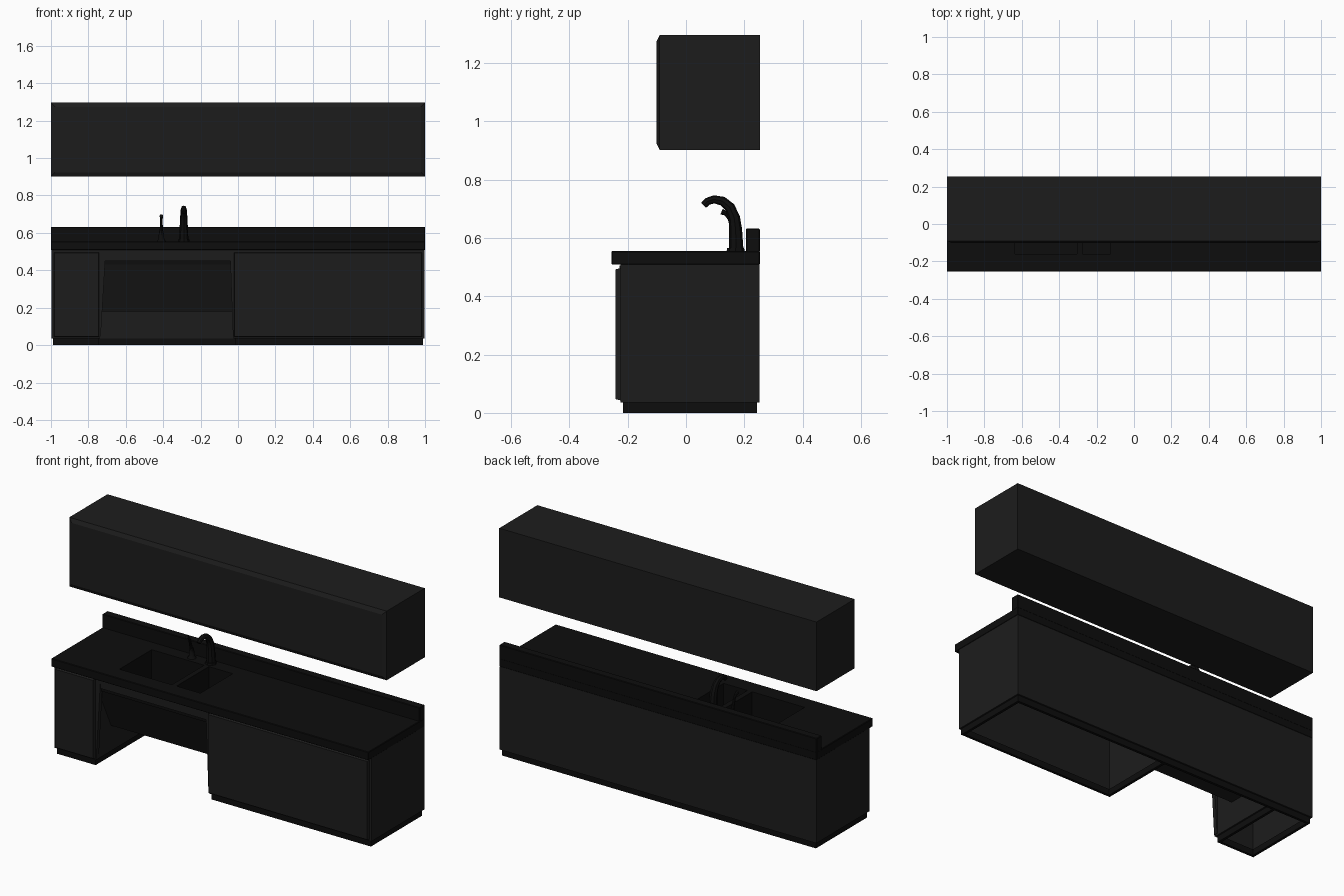
import bpy, bmesh, math
from mathutils import Vector

if "Cube" in bpy.data.objects:
    bpy.data.objects.remove(bpy.data.objects["Cube"])


def material(name, v):
    m = bpy.data.materials.new(name)
    m.diffuse_color = (v, v, v, 1)
    m.use_nodes = True
    m.node_tree.nodes["Principled BSDF"].inputs["Base Color"].default_value = m.diffuse_color
    return m


PANEL = material("dark_panel", 0.012)
BLACK = material("black_stone", 0.004)


def add(name, bm, mat):
    bmesh.ops.recalc_face_normals(bm, faces=bm.faces)
    me = bpy.data.meshes.new(name)
    bm.to_mesh(me)
    bm.free()
    ob = bpy.data.objects.new(name, me)
    bpy.context.collection.objects.link(ob)
    me.materials.append(mat)
    return ob


def box_bm(x, y, z):
    bm = bmesh.new()
    bmesh.ops.create_cube(bm, size=1)
    for v in bm.verts:
        v.co = [a[0] + (c + 0.5) * (a[1] - a[0]) for a, c in zip((x, y, z), v.co)]
    return bm


def box(name, x, y, z, mat=PANEL, bevel=0.0):
    bm = box_bm(x, y, z)
    if bevel:
        bmesh.ops.bevel(bm, geom=bm.edges[:], offset=bevel, segments=1, affect='EDGES')
    return add(name, bm, mat)


def front_door(name, x, z, y_back, y_front, slope):
    # slab whose front edges slope inward
    bm = box_bm(x, (y_front, y_back), z)
    for v in bm.verts:
        if v.co.y < y_front + 1e-4:
            v.co.x += slope if v.co.x < sum(x) / 2 else -slope
            v.co.z += slope if v.co.z < sum(z) / 2 else -slope
    return add(name, bm, PANEL)


def prism(name, pts, axis, lo, hi, mat=PANEL):
    # extrude a 2D profile along x (points y,z) or along y (points x,z)
    bm = bmesh.new()
    make = (lambda a, p, q: (a, p, q)) if axis == 'x' else (lambda a, p, q: (p, a, q))
    f = bm.faces.new([bm.verts.new(make(lo, *p)) for p in pts])
    g = bmesh.ops.extrude_face_region(bm, geom=[f])
    d = Vector((hi - lo, 0, 0)) if axis == 'x' else Vector((0, hi - lo, 0))
    bmesh.ops.translate(bm, vec=d, verts=[v for v in g['geom'] if isinstance(v, bmesh.types.BMVert)])
    return add(name, bm, mat)


def tube(name, pts, radii, mat=BLACK):
    cu = bpy.data.curves.new(name, 'CURVE')
    cu.dimensions = '3D'
    cu.bevel_depth = 1
    cu.bevel_resolution = 2
    cu.use_fill_caps = True
    sp = cu.splines.new('POLY')
    sp.points.add(len(pts) - 1)
    for p, co, r in zip(sp.points, pts, radii):
        p.co = (*co, 1)
        p.radius = r
    ob = bpy.data.objects.new(name, cu)
    bpy.context.collection.objects.link(ob)
    cu.materials.append(mat)
    bpy.ops.object.select_all(action='DESELECT')
    ob.select_set(True)
    bpy.context.view_layer.objects.active = ob
    bpy.ops.object.convert(target='MESH')
    bpy.ops.object.shade_smooth_by_angle(angle=math.radians(40))


# wall cabinet with sloped door front
box("wall_cabinet", (-1, 1), (-0.09, 0.253), (0.902, 1.296))
front_door("wall_cabinet_door", (-1, 1), (0.902, 1.296), -0.09, -0.101, 0.022)

# base cabinets: hollow, open underneath, knee space between them
T, K = 0.015, 0.035
for side, x0, x1 in (("left", -0.998, -0.737), ("right", -0.025, 0.998)):
    for level, z, d, y0 in (("body", (K, 0.509), 0, -0.225), ("toe_kick", (0, K), 0.009, -0.216)):
        mat = PANEL if level == "body" else BLACK
        a, b = x0 + d, x1 - d
        box(f"{side}_{level}_front", (a, b), (y0, y0 + T), z, mat)
        box(f"{side}_{level}_outer_side", (a, a + T), (y0, 0.25 - d), z, mat)
        box(f"{side}_{level}_inner_side", (b - T, b), (y0, 0.25 - d), z, mat)
box("back_panel", (-0.998, 0.998), (0.235, 0.252), (K, 0.509))
box("back_toe_kick", (-0.989, 0.989), (0.228, 0.243), (0, K), BLACK)
front_door("left_door", (-0.985, -0.742), (0.043, 0.496), -0.225, -0.241, 0.004)
front_door("right_door", (-0.022, 0.985), (0.043, 0.496), -0.225, -0.241, 0.004)

# knee space: apron, sloped pan cover and tapered side fillers
box("apron", (-0.737, -0.025), (-0.225, -0.205), (0.45, 0.509))
box("apron_lip", (-0.715, -0.04), (-0.215, -0.195), (0.43, 0.45), BLACK)
prism("sloped_knee_panel", [(-0.21, 0.432), (-0.09, 0.18), (0.24, 0.18), (0.24, 0.19),
                            (-0.083, 0.19), (-0.197, 0.432)], 'x', -0.737, -0.025)
for name, x, w in (("left_filler", -0.737, 0.03), ("right_filler", -0.025, -0.018)):
    prism(name, [(x, 0.045), (x, 0.505), (x + w, 0.505), (x + w * 0.1, 0.045)], 'y', -0.228, -0.205)

# countertop with two bowl openings, and backsplash
counter = box("countertop", (-1, 1), (-0.255, 0.253), (0.508, 0.555), BLACK, 0.003)
bowls = (("large_bowl", (-0.635, -0.305), 0.375), ("small_bowl", (-0.275, -0.125), 0.43))
for name, x, floor in bowls:
    y = (-0.16, 0.13)
    cutter = box("cutter", x, y, (0.45, 0.6))
    cutter.hide_render = True
    mod = counter.modifiers.new("cut", 'BOOLEAN')
    mod.operation = 'DIFFERENCE'
    mod.solver = 'EXACT'
    mod.object = cutter
    bpy.context.view_layer.objects.active = counter
    bpy.ops.object.modifier_apply(modifier=mod.name)
    bpy.data.objects.remove(cutter)
    # open-topped basin
    bm = box_bm(x, y, (floor, 0.54))
    bmesh.ops.delete(bm, geom=[f for f in bm.faces if f.calc_center_median().z > 0.539], context='FACES')
    basin = add(name, bm, BLACK)
    sol = basin.modifiers.new("wall", 'SOLIDIFY')
    sol.thickness = 0.006
    sol.offset = 1
    # drain
    tube(name + "_drain", [(sum(x) / 2, 0, floor - 0.01), (sum(x) / 2, 0, floor + 0.003)], [0.025] * 2)
box("backsplash", (-1, 1), (0.206, 0.253), (0.55, 0.632), BLACK, 0.003)

# faucet with arched spout
FX, HX = -0.29, -0.41
tube("faucet_base", [(FX, 0.17, 0.553), (FX, 0.17, 0.566)], [0.031, 0.029])
tube("faucet_spout", [(FX, y, z) for y, z in ((0.172, 0.56), (0.17, 0.63), (0.165, 0.67), (0.15, 0.705),
     (0.125, 0.726), (0.096, 0.732), (0.074, 0.725), (0.06, 0.711))],
     [0.025, 0.022, 0.02, 0.018, 0.016, 0.014, 0.013, 0.012])

# side lever handle
tube("handle_base", [(HX, 0.17, 0.553), (HX, 0.17, 0.566), (HX, 0.168, 0.61)], [0.026, 0.016, 0.012])
tube("handle_lever", [(HX, 0.168, 0.6), (HX, 0.15, 0.665), (HX, 0.138, 0.683), (HX, 0.122, 0.69)],
     [0.009, 0.007, 0.008, 0.01])
